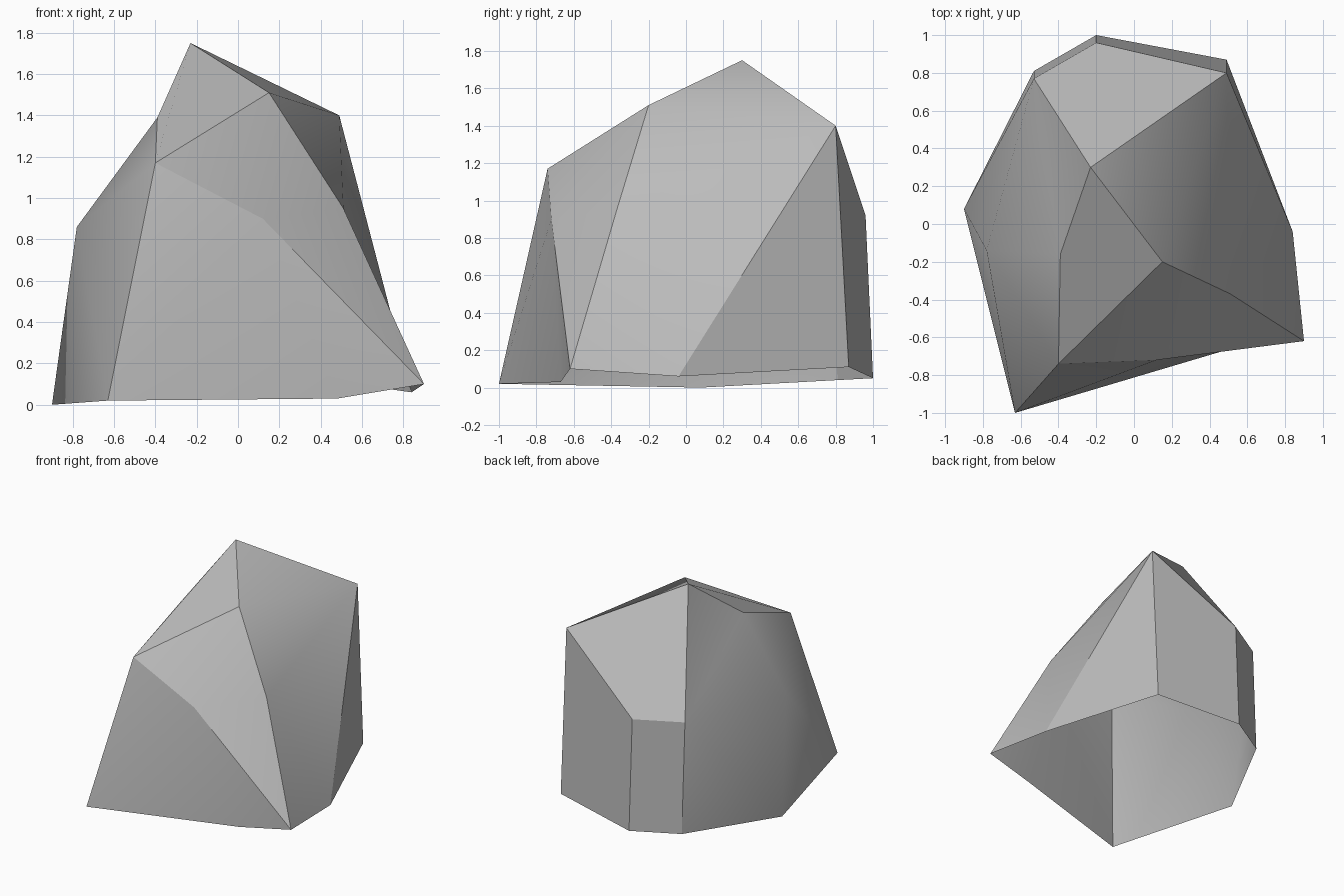
import bpy
import bmesh
import math
from mathutils import Vector

default_cube = bpy.data.objects.get("Cube")
if default_cube:
    bpy.data.objects.remove(default_cube, do_unlink=True)

# Corner points of the boulder, from the peak down to the open rim
corners = {
    "peak": (-.23, .30, 1.75),
    "front_peak": (.15, -.20, 1.51),
    "back_shoulder": (.49, .80, 1.40),
    "left_shoulder": (-.39, -.16, 1.39),
    "front_shoulder": (-.40, -.74, 1.17),
    "right_bulge": (.51, -.37, .95),
    "front_bulge": (.12, -.72, .90),
    "back_ledge": (-.20, .96, .92),
    "back_left_ledge": (-.53, .77, .91),
    "left_ledge": (-.78, -.14, .86),
    "rim_front_left": (-.63, -1, .02),
    "rim_front": (.48, -.67, .03),
    "rim_front_right": (.90, -.62, .10),
    "rim_right": (.84, -.04, .06),
    "rim_back_right": (.49, .87, .11),
    "rim_back": (-.20, 1, .05),
    "rim_back_left": (-.53, .81, .04),
    "rim_left": (-.90, .08, 0),
}

# Facets, each described by its corners in order
facets = [
    # Crown
    "peak back_shoulder back_ledge back_left_ledge",
    "peak front_peak back_shoulder",
    "peak left_shoulder front_shoulder front_peak",
    # Left side
    "peak back_left_ledge left_shoulder",
    "back_left_ledge left_ledge left_shoulder",
    "left_ledge front_shoulder left_shoulder",
    "left_ledge rim_front_left front_shoulder",
    "left_ledge rim_left rim_front_left",
    "back_left_ledge rim_left left_ledge",
    "back_left_ledge rim_back_left rim_left",
    # Back
    "back_ledge rim_back rim_back_left back_left_ledge",
    "back_shoulder rim_back_right rim_back back_ledge",
    # Right side
    "back_shoulder rim_right rim_back_right",
    "back_shoulder right_bulge rim_right",
    "back_shoulder front_peak right_bulge",
    "right_bulge rim_front_right rim_right",
    # Front
    "front_peak front_shoulder front_bulge",
    "front_peak front_bulge right_bulge",
    "front_bulge rim_front_right right_bulge",
    "front_shoulder rim_front_left front_bulge",
    "front_bulge rim_front_left rim_front",
    "front_bulge rim_front rim_front_right",
]


def flat_material(name, colour):
    material = bpy.data.materials.new(name)
    material.use_nodes = True
    material.diffuse_color = colour
    shader = material.node_tree.nodes["Principled BSDF"]
    shader.inputs["Base Color"].default_value = colour
    return material


# Build the open shell with every facet turned outward
bm = bmesh.new()
verts = {name: bm.verts.new(point) for name, point in corners.items()}
middle = Vector((0, 0, .6))
for facet in facets:
    face = bm.faces.new([verts[name] for name in facet.split()])
    face.normal_update()
    if face.normal.dot(face.calc_center_median() - middle) < 0:
        face.normal_flip()

mesh = bpy.data.meshes.new("boulder")
bm.to_mesh(mesh)
bm.free()
mesh.materials.append(flat_material("stone grey", (.5, .5, .5, 1)))
boulder = bpy.data.objects.new("boulder", mesh)
bpy.context.collection.objects.link(boulder)

# Soften shallow creases and keep the hard ridges
bpy.ops.object.select_all(action="DESELECT")
boulder.select_set(True)
bpy.context.view_layer.objects.active = boulder
bpy.ops.object.shade_smooth_by_angle(angle=math.radians(30))
